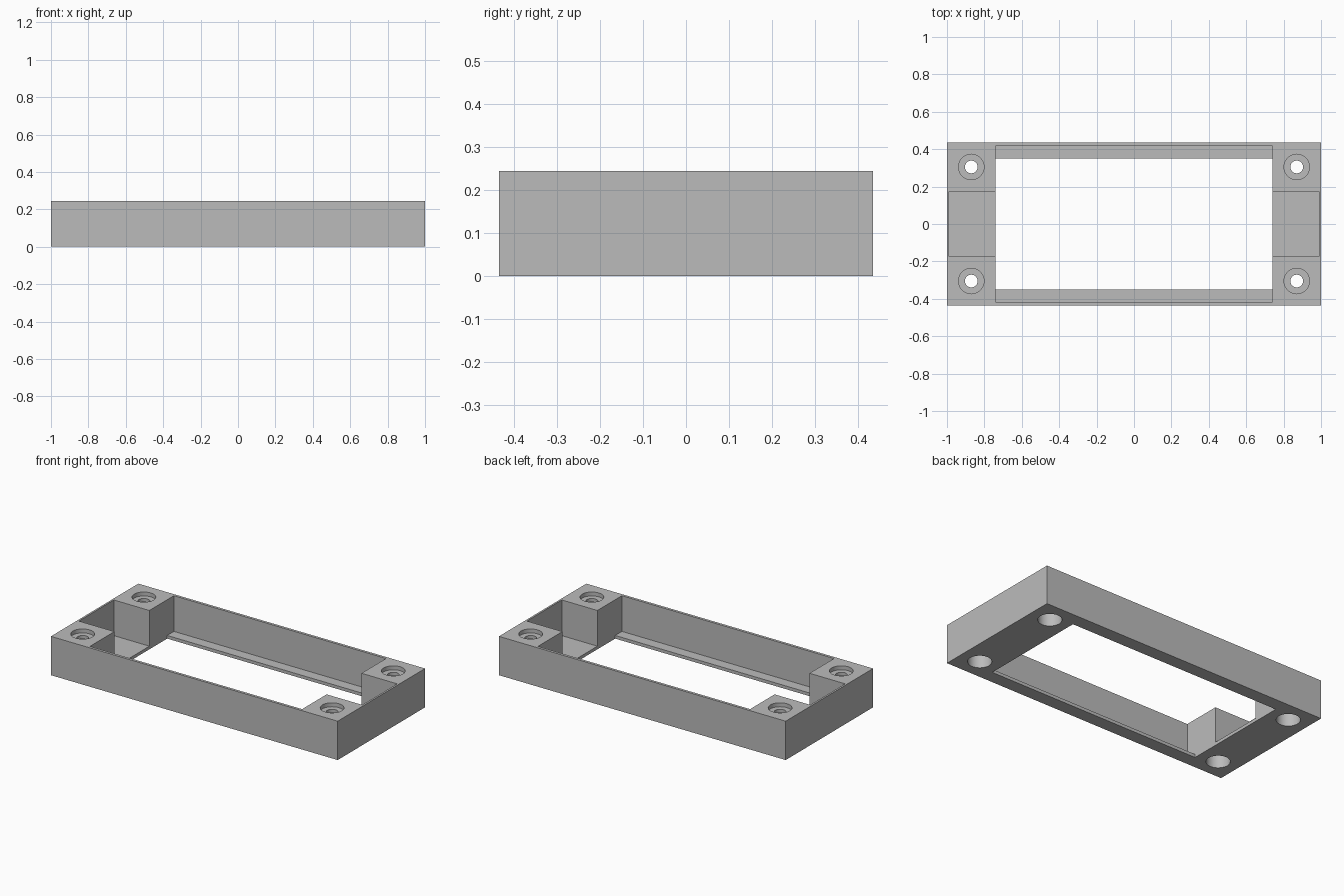
import bpy
import bmesh
import math

if "Cube" in bpy.data.objects:
    bpy.data.objects.remove(bpy.data.objects["Cube"], do_unlink=True)

# Main sizes
LENGTH, WIDTH, HEIGHT = 2.0, 0.87, 0.245
FLOOR = 0.02                        # thickness of the bottom ledge
OPEN_X, OPEN_Y = 0.74, 0.351        # through window, half sizes
CAVITY_Y = 0.418                    # recess above the ledge
POCKET_X, POCKET_Y = 0.988, 0.174   # end pockets
HOLE_X, HOLE_Y = 0.87, 0.305        # screw positions
BORE_R, SCREW_R = 0.068, 0.034

grey = bpy.data.materials.new("plain grey")
grey.use_nodes = True
colour = (0.5, 0.5, 0.5, 1.0)
grey.diffuse_color = colour
grey.node_tree.nodes["Principled BSDF"].inputs["Base Color"].default_value = colour


def prism(name, outline, z0, z1):
    """Extrude a closed outline from z0 up to z1."""
    bm = bmesh.new()
    base = bm.faces.new([bm.verts.new((x, y, z0)) for x, y in outline])
    grown = bmesh.ops.extrude_face_region(bm, geom=[base])["geom"]
    top = [v for v in grown if isinstance(v, bmesh.types.BMVert)]
    bmesh.ops.translate(bm, verts=top, vec=(0, 0, z1 - z0))
    bmesh.ops.recalc_face_normals(bm, faces=bm.faces)
    mesh = bpy.data.meshes.new(name)
    bm.to_mesh(mesh)
    bm.free()
    mesh.materials.append(grey)
    obj = bpy.data.objects.new(name, mesh)
    bpy.context.collection.objects.link(obj)
    return obj


def rectangle(x, y):
    return [(-x, -y), (x, -y), (x, y), (-x, y)]


def circle(cx, cy, r, n=48):
    return [(cx + r * math.cos(math.tau * i / n), cy + r * math.sin(math.tau * i / n))
            for i in range(n)]


def cut(target, cutter):
    """Subtract the cutter, bake the result and remove the cutter."""
    cutter.hide_render = True
    mod = target.modifiers.new("cut", 'BOOLEAN')
    mod.operation = 'DIFFERENCE'
    mod.solver = 'EXACT'
    mod.object = cutter
    graph = bpy.context.evaluated_depsgraph_get()
    mesh = bpy.data.meshes.new_from_object(target.evaluated_get(graph))
    target.modifiers.clear()
    target.data = mesh
    bpy.data.objects.remove(cutter, do_unlink=True)


# Solid block of the frame
frame = prism("mounting_frame", rectangle(LENGTH / 2, WIDTH / 2), 0, HEIGHT)

# Cross-shaped recess: central cavity joined to the two end pockets
quarter = [(POCKET_X, POCKET_Y), (OPEN_X, POCKET_Y), (OPEN_X, CAVITY_Y)]
cross = (quarter
         + [(-x, y) for x, y in reversed(quarter)]
         + [(-x, -y) for x, y in quarter]
         + [(x, -y) for x, y in reversed(quarter)])
cut(frame, prism("recess_cutter", cross, FLOOR, HEIGHT + 0.1))

# Window through the floor
cut(frame, prism("window_cutter", rectangle(OPEN_X, OPEN_Y), -0.1, FLOOR + 0.05))

# Corner screw holes, counterbored from above and from below
for sx in (-1, 1):
    for sy in (-1, 1):
        x, y = sx * HOLE_X, sy * HOLE_Y
        for r, z0, z1 in ((SCREW_R, -0.1, HEIGHT + 0.1),
                          (BORE_R, HEIGHT - 0.025, HEIGHT + 0.1),
                          (BORE_R, -0.1, HEIGHT - 0.045)):
            cut(frame, prism("hole_cutter", circle(x, y, r), z0, z1))

# Smooth bores, sharp edges
bpy.ops.object.select_all(action='DESELECT')
frame.select_set(True)
bpy.context.view_layer.objects.active = frame
bpy.ops.object.shade_smooth_by_angle(angle=math.radians(30))
